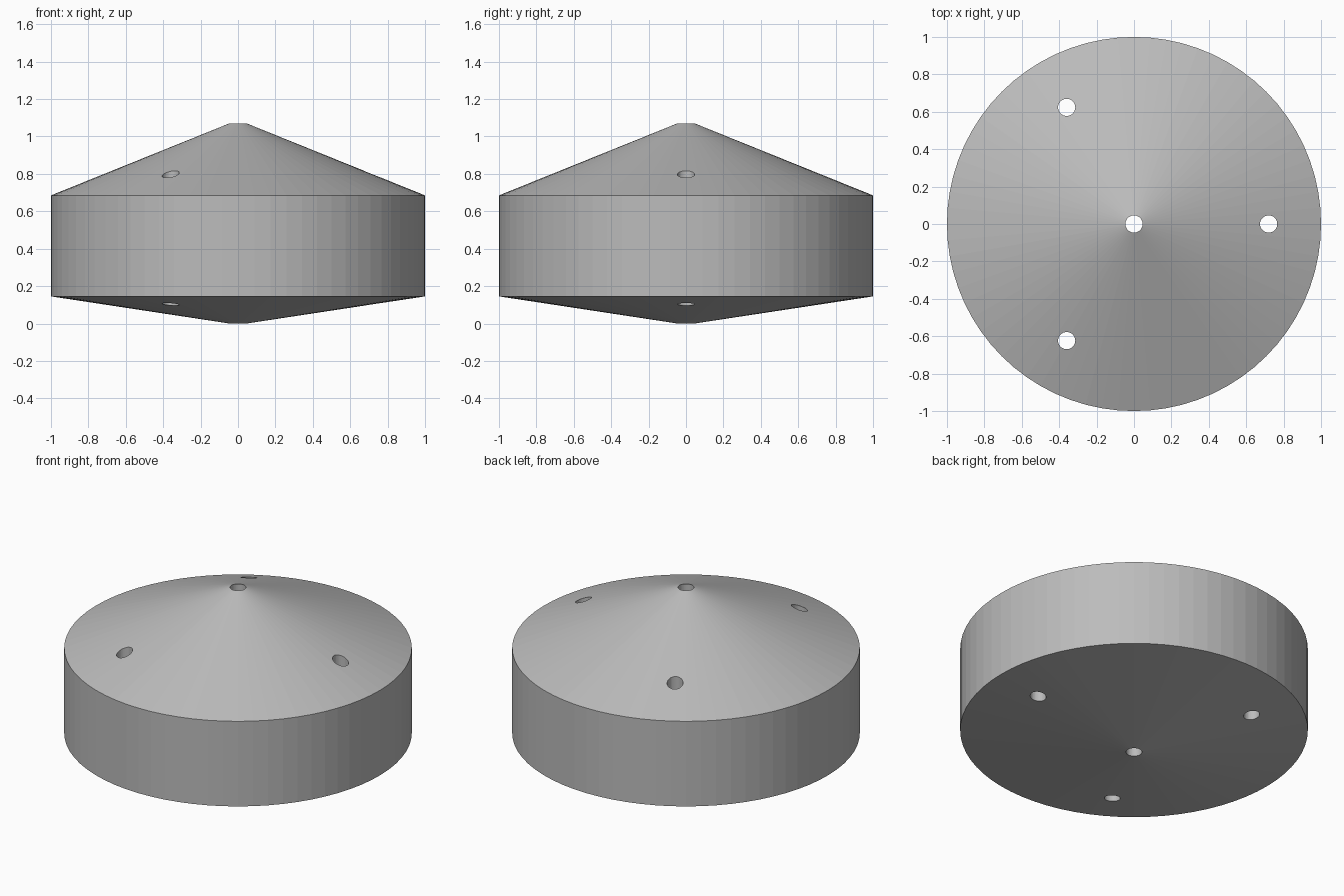
import bpy
import bmesh
from math import cos, sin, tau

cube = bpy.data.objects.get("Cube")
if cube:
    bpy.data.objects.remove(cube, do_unlink=True)

HOLE_RADIUS = 0.046
SEGMENTS = 72

grey = bpy.data.materials.new("plain_grey")
grey.use_nodes = True
colour = (0.5, 0.5, 0.5, 1)
grey.diffuse_color = colour
grey.node_tree.nodes["Principled BSDF"].inputs["Base Color"].default_value = colour


def add_object(name, bm):
    mesh = bpy.data.meshes.new(name)
    bmesh.ops.recalc_face_normals(bm, faces=bm.faces)
    bm.to_mesh(mesh)
    bm.free()
    mesh.materials.append(grey)
    obj = bpy.data.objects.new(name, mesh)
    bpy.context.collection.objects.link(obj)
    return obj


# Drum with conical ends, revolved around its central bore
profile = [(HOLE_RADIUS, 0), (1, 0.145), (1, 0.685), (HOLE_RADIUS, 1.07)]
bm = bmesh.new()
rings = []
for i in range(SEGMENTS):
    a = tau * i / SEGMENTS
    rings.append([bm.verts.new((r * cos(a), r * sin(a), z)) for r, z in profile])
for i, ring in enumerate(rings):
    after = rings[(i + 1) % SEGMENTS]
    for j in range(len(profile)):
        k = (j + 1) % len(profile)
        bm.faces.new((ring[j], after[j], after[k], ring[k]))
body = add_object("drum_body", bm)

# Three through holes, evenly spaced around the bore
bm = bmesh.new()
for i in range(3):
    a = tau * i / 3
    made = bmesh.ops.create_cone(bm, cap_ends=True, segments=32, radius1=HOLE_RADIUS,
                                 radius2=HOLE_RADIUS, depth=3)
    bmesh.ops.translate(bm, verts=made["verts"], vec=(0.72 * cos(a), 0.72 * sin(a), 0.5))
cutter = add_object("hole_cutter", bm)
cutter.hide_render = True

cut = body.modifiers.new("through_holes", "BOOLEAN")
cut.operation = "DIFFERENCE"
cut.solver = "EXACT"
cut.object = cutter
bpy.context.view_layer.objects.active = body
body.select_set(True)
bpy.ops.object.modifier_apply(modifier=cut.name)
bpy.data.objects.remove(cutter, do_unlink=True)
